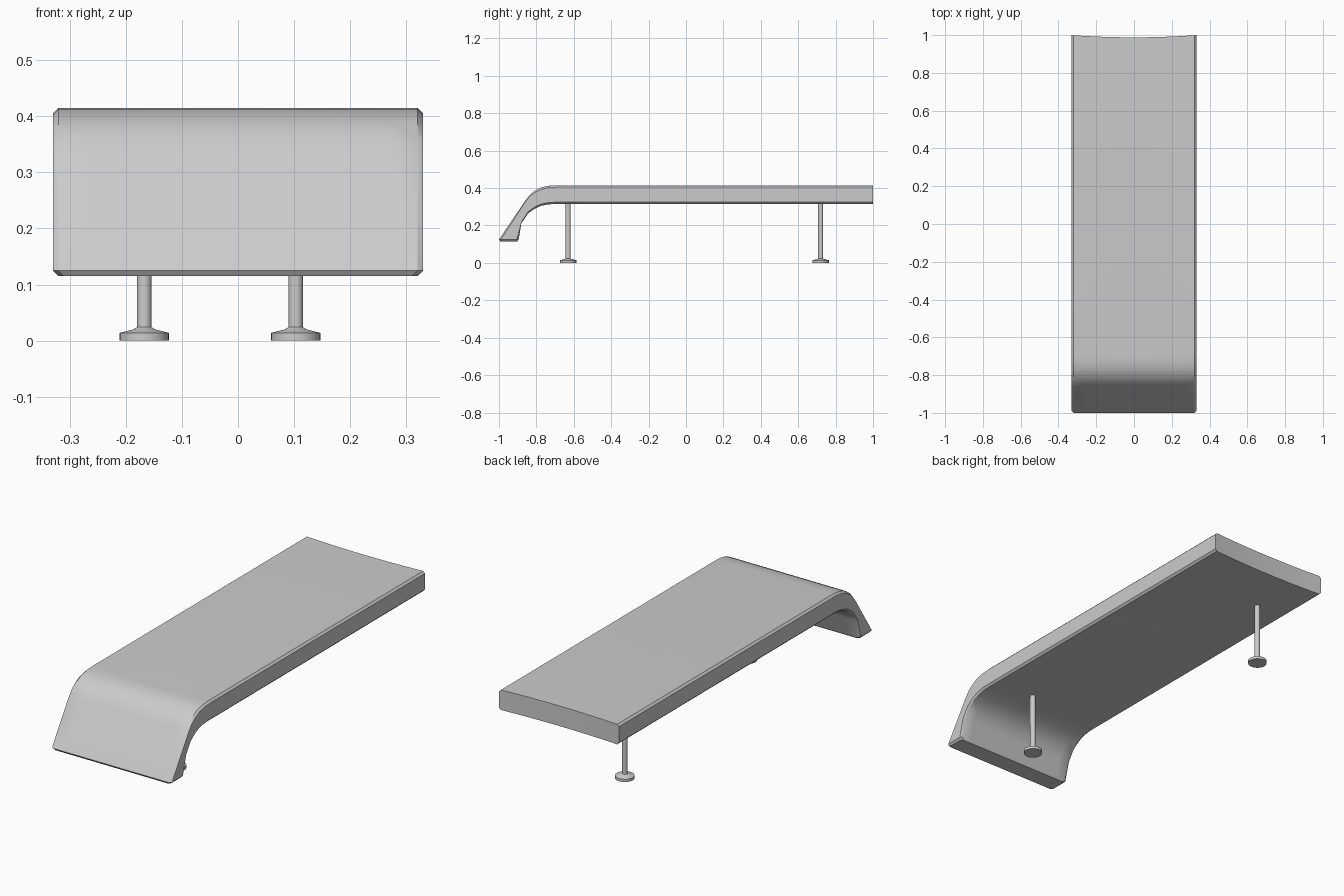
import bpy, bmesh, math
from mathutils import Vector

if "Cube" in bpy.data.objects:
    bpy.data.objects.remove(bpy.data.objects["Cube"])


def finish(bm, name):
    bmesh.ops.recalc_face_normals(bm, faces=bm.faces)
    mesh = bpy.data.meshes.new(name)
    bm.to_mesh(mesh)
    bm.free()
    obj = bpy.data.objects.new(name, mesh)
    bpy.context.collection.objects.link(obj)
    bpy.ops.object.select_all(action='DESELECT')
    obj.select_set(True)
    bpy.context.view_layer.objects.active = obj
    bpy.ops.object.shade_smooth_by_angle(angle=math.radians(30))
    return obj


# Bench slab: paired outer and inner profile points (y, z), with end bow and width
HALF, CH = 0.33, 0.01
stations = [
    ((1.0, 0.415), (1.0, 0.315), 0.012, HALF),
    ((-0.69, 0.415), (-0.69, 0.315), 0.012, HALF),
    ((-0.735, 0.412), (-0.735, 0.313), 0.005, HALF),
    ((-0.775, 0.403), (-0.775, 0.305), 0, HALF),
    ((-0.805, 0.388), (-0.81, 0.289), 0, HALF),
    ((-0.834, 0.366), (-0.845, 0.264), 0, HALF),
    ((-0.86, 0.332), (-0.88, 0.212), 0, HALF),
    ((-1.0, 0.125), (-0.895, 0.125), 0, HALF),
    ((-0.993, 0.115), (-0.902, 0.115), 0, HALF - CH),
]
inner_cols = 13


def build_slab():
    bm = bmesh.new()
    rings = []
    for outer, inner, bow, half in stations:
        o, i = Vector((0, *outer)), Vector((0, *inner))
        inset = (i - o).normalized() * CH
        w = half - CH
        xs = [-w + 2 * w * k / (inner_cols - 1) for k in range(inner_cols)]
        cols = [(-half, 1)] + [(x, 0) for x in xs] + [(half, 1)]
        top, bottom = [], []
        for x, side in cols:
            shift = Vector((x, -bow * (1 - (x / half) ** 2), 0))
            top.append(bm.verts.new(o + inset * side + shift))
            bottom.append(bm.verts.new(i - inset * side + shift))
        rings.append((top, bottom))
    # skin between stations
    for (t0, b0), (t1, b1) in zip(rings, rings[1:]):
        r0, r1 = t0 + b0[::-1], t1 + b1[::-1]
        n = len(r0)
        for k in range(n):
            m = (k + 1) % n
            bm.faces.new((r0[k], r0[m], r1[m], r1[k]))
    # end caps
    for top, bottom in (rings[0], rings[-1]):
        for k in range(len(top) - 1):
            bm.faces.new((top[k], top[k + 1], bottom[k + 1], bottom[k]))
    return finish(bm, "bench_slab")


# Leg: slim post on a round foot, lathed
def build_leg(name, x, y):
    profile = [(0, 0), (0.044, 0), (0.044, 0.014), (0.02, 0.02),
               (0.013, 0.024), (0.013, 0.318), (0, 0.318)]
    bm = bmesh.new()
    verts = [bm.verts.new((r, 0, z)) for r, z in profile]
    edges = [bm.edges.new(p) for p in zip(verts, verts[1:])]
    bmesh.ops.spin(bm, geom=verts + edges, axis=(0, 0, 1), cent=(0, 0, 0),
                   angle=math.tau, steps=32, use_merge=True)
    bmesh.ops.remove_doubles(bm, verts=bm.verts, dist=1e-5)
    finish(bm, name).location = (x, y, 0)


build_slab()
build_leg("front_leg", 0.103, -0.63)
build_leg("rear_leg", -0.167, 0.72)
